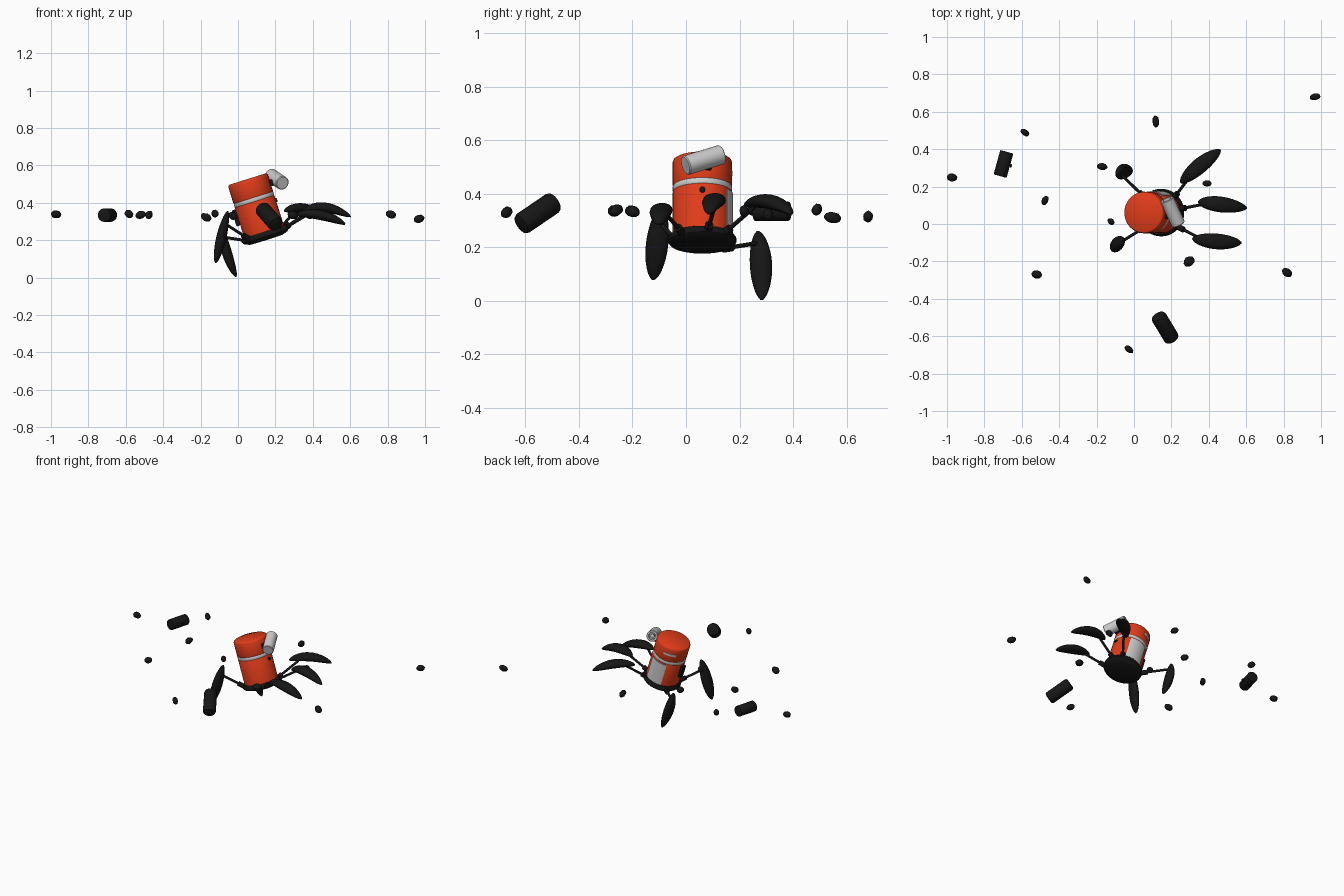
import bpy, bmesh, math, random
from mathutils import Vector, Matrix

if "Cube" in bpy.data.objects:
    bpy.data.objects.remove(bpy.data.objects["Cube"])

random.seed(4)


def mat(name, col):
    m = bpy.data.materials.new(name)
    m.diffuse_color = (*col, 1)
    m.use_nodes = True
    m.node_tree.nodes["Principled BSDF"].inputs["Base Color"].default_value = m.diffuse_color
    return m


RED = mat("red_paint", (0.75, 0.045, 0.01))
BLACK = mat("black_rubber", (0.008, 0.008, 0.008))


def finish(name, bm, material=None, matrix=None, angle=40):
    bmesh.ops.recalc_face_normals(bm, faces=bm.faces)
    me = bpy.data.meshes.new(name)
    bm.to_mesh(me)
    bm.free()
    ob = bpy.data.objects.new(name, me)
    bpy.context.collection.objects.link(ob)
    if material:
        me.materials.append(material)
    if matrix:
        ob.matrix_world = matrix
    bpy.ops.object.select_all(action='DESELECT')
    ob.select_set(True)
    bpy.context.view_layer.objects.active = ob
    bpy.ops.object.shade_smooth_by_angle(angle=math.radians(angle))
    return ob


def lathe(name, profile, material=None, matrix=None, seg=40):
    """Revolve (radius, height) points around local z."""
    bm = bmesh.new()
    vs = [bm.verts.new((r, 0, z)) for r, z in profile]
    es = [bm.edges.new(p) for p in zip(vs, vs[1:])]
    bmesh.ops.spin(bm, geom=vs + es, cent=(0, 0, 0), axis=(0, 0, 1),
                   angle=math.tau, steps=seg, use_duplicate=False)
    bmesh.ops.remove_doubles(bm, verts=bm.verts, dist=1e-5)
    return finish(name, bm, material, matrix)


def panel(name, a0, a1, z0, z1, r0, r1, matrix):
    """Thin curved plate wrapped on the canister."""
    bm = bmesh.new()
    vs = [bm.verts.new((r * math.cos(a0), r * math.sin(a0), z))
          for r, z in ((r0, z0), (r1, z0), (r1, z1), (r0, z1))]
    f = bm.faces.new(vs)
    bmesh.ops.spin(bm, geom=[f], cent=(0, 0, 0), axis=(0, 0, 1),
                   angle=a1 - a0, steps=12)
    return finish(name, bm, None, matrix)


def box(name, center, size, material, matrix=None, bev=0.004):
    bm = bmesh.new()
    bmesh.ops.create_cube(bm, size=1, matrix=Matrix.Translation(center) @ Matrix.Diagonal((*size, 1)))
    bmesh.ops.bevel(bm, geom=bm.edges[:], offset=bev, segments=2, affect='EDGES')
    return finish(name, bm, material, matrix)


def along(a, b):
    """Frame at a with local z pointing to b."""
    a, b = Vector(a), Vector(b)
    return Matrix.Translation(a) @ (b - a).to_track_quat('Z', 'Y').to_matrix().to_4x4()


def rod(name, a, b, r):
    d = (Vector(b) - Vector(a)).length
    return lathe(name, [(0, 0), (r, 0), (r, d), (0, d)], BLACK, along(a, b), 12)


def foot(name, p0, mid, p2, w, t, out):
    """Curved, flattened pad swept along a bend through three points."""
    p0, mid, p2 = map(Vector, (p0, mid, p2))
    ctrl = 2 * mid - (p0 + p2) / 2
    bm = bmesh.new()
    rings = []
    n, seg = 18, 16
    for i in range(n + 1):
        s = (1 - math.cos(math.pi * i / n)) / 2
        p = p0 * (1 - s) ** 2 + ctrl * 2 * s * (1 - s) + p2 * s * s
        tan = ((ctrl - p0) * (1 - s) + (p2 - ctrl) * s).normalized()
        side = tan.cross(out).normalized()
        up = side.cross(tan)
        k = max(0.02, math.sin(math.pi * s)) ** 0.5
        rings.append([bm.verts.new(p + side * w * k * math.cos(math.tau * j / seg)
                                   + up * t * k * math.sin(math.tau * j / seg)) for j in range(seg)])
    for a, b in zip(rings, rings[1:]):
        for j in range(seg):
            bm.faces.new((a[j], a[(j + 1) % seg], b[(j + 1) % seg], b[j]))
    bm.faces.new(rings[0])
    bm.faces.new(rings[-1])
    return finish(name, bm, BLACK, None, 60)


# tilted canister body
B = Matrix.Translation((0.15, 0.061, 0.212)) @ Matrix.Rotation(math.radians(-17.5), 4, 'Y')
lathe("base_disc", [(0, -0.012), (0.09, -0.01), (0.12, 0), (0.127, 0.008), (0.127, 0.022),
                    (0.118, 0.034), (0, 0.034)], BLACK, B)
lathe("lower_canister", [(0, 0.03), (0.111, 0.03), (0.111, 0.2), (0.107, 0.208), (0, 0.208)], RED, B)
lathe("band", [(0, 0.204), (0.109, 0.204), (0.111, 0.208), (0.111, 0.222), (0.109, 0.226), (0, 0.226)], None, B)
lathe("upper_canister", [(0, 0.223), (0.108, 0.223), (0.111, 0.23), (0.111, 0.318), (0.108, 0.326),
                         (0.102, 0.33), (0, 0.33)], RED, B)
R = math.radians
panel("side_panel", R(55), R(118), 0.036, 0.195, 0.106, 0.1145, B)
panel("upper_strip", R(95), R(140), 0.272, 0.288, 0.106, 0.113, B)
box("side_handle", (-0.121, 0, 0.15), (0.022, 0.035, 0.09), BLACK, B)
rod("front_button", B @ Vector((0.105, 0, 0.177)), B @ Vector((0.118, 0, 0.177)), 0.011)

# scope on the upper edge, hollow at the rear end
S = along((0.238, -0.002, 0.505), (0.176, 0.132, 0.546))
lathe("scope", [(0, 0), (0.033, 0), (0.037, 0.004), (0.037, 0.15), (0.034, 0.153), (0.024, 0.153),
                (0.022, 0.12), (0.014, 0.12), (0.012, 0.14), (0, 0.14)], None, S, 32)
box("scope_mount", (0.125, 0, 0.272), (0.045, 0.07, 0.035), BLACK, B)

# legs: hip, knee, and the bent pad
legs = {
    "right_middle": ((0.24, 0.08, 0.26), (0.385, 0.108, 0.355),
                     (0.343, 0.118, 0.35), (0.46, 0.105, 0.375), (0.602, 0.085, 0.325)),
    "right_rear": ((0.21, 0.135, 0.245), (0.30, 0.255, 0.35),
                   (0.25, 0.22, 0.355), (0.35, 0.31, 0.37), (0.462, 0.395, 0.325)),
    "right_front": ((0.235, -0.015, 0.255), (0.36, -0.08, 0.33),
                    (0.312, -0.078, 0.335), (0.44, -0.093, 0.335), (0.573, -0.1, 0.285)),
    "left_front": ((0.06, -0.015, 0.205), (-0.072, -0.098, 0.29),
                   (-0.055, -0.09, 0.355), (-0.09, -0.108, 0.21), (-0.12, -0.123, 0.078)),
    "left_rear": ((0.06, 0.14, 0.195), (-0.07, 0.265, 0.215),
                  (-0.088, 0.268, 0.26), (-0.06, 0.28, 0.135), (-0.01, 0.283, 0.004)),
}
for name, (hip, knee, a, m, b) in legs.items():
    out = Vector((0, 0, 1)) if name.startswith("right") else Vector((-0.8, 0.1, 0))
    rod(name + "_leg_rod", hip, knee, 0.008)
    mid = Vector(hip).lerp(Vector(knee), 0.25)
    rod(name + "_leg_hip", hip, mid, 0.016)
    foot(name + "_leg_pad", a, m, b, 0.042, 0.027, out)


# two loose cylinders
def loose(name, a, b, r, bev):
    d = (Vector(b) - Vector(a)).length
    lathe(name, [(0, 0), (r - bev, 0), (r - bev * 0.3, bev * 0.3), (r, bev), (r, d - bev),
                 (r - bev * 0.3, d - bev * 0.3), (r - bev, d), (0, d)], BLACK, along(a, b), 24)


loose("front_loose_cylinder", (0.128, -0.49, 0.37), (0.205, -0.618, 0.283), 0.042, 0.014)
loose("left_loose_cylinder", (-0.68, 0.386, 0.334), (-0.716, 0.256, 0.334), 0.036, 0.004)
box("loose_cylinder_knob", (-0.66, 0.312, 0.334), (0.016, 0.018, 0.018), BLACK)

# scattered pebbles: x, y, z, length, width, heading in degrees
pebbles = [
    (-0.973, 0.249, 0.338, 0.056, 0.044, -10), (-0.583, 0.489, 0.34, 0.054, 0.034, -35),
    (-0.476, 0.126, 0.335, 0.056, 0.036, 60), (-0.52, -0.27, 0.335, 0.058, 0.044, -15),
    (-0.17, 0.307, 0.322, 0.06, 0.038, -10), (-0.123, 0.013, 0.342, 0.042, 0.032, -40),
    (0.117, 0.548, 0.31, 0.066, 0.036, 95), (0.968, 0.68, 0.314, 0.06, 0.036, 10),
    (0.39, 0.217, 0.335, 0.05, 0.034, 0), (0.294, -0.2, 0.334, 0.064, 0.052, 40),
    (0.818, -0.26, 0.338, 0.062, 0.044, -35), (-0.027, -0.67, 0.33, 0.056, 0.034, -40),
]
for i, (x, y, z, l, w, h) in enumerate(pebbles):
    bm = bmesh.new()
    bmesh.ops.create_icosphere(bm, subdivisions=2, radius=0.5)
    for v in bm.verts:
        v.co *= random.uniform(0.96, 1.06)
    M = (Matrix.Translation((x, y, z)) @ Matrix.Rotation(R(h), 4, 'Z')
         @ Matrix.Rotation(R(random.uniform(-30, 30)), 4, 'Y') @ Matrix.Diagonal((l, w, 0.042, 1)))
    bm.transform(M)
    finish(f"pebble_{i + 1}", bm, BLACK)
